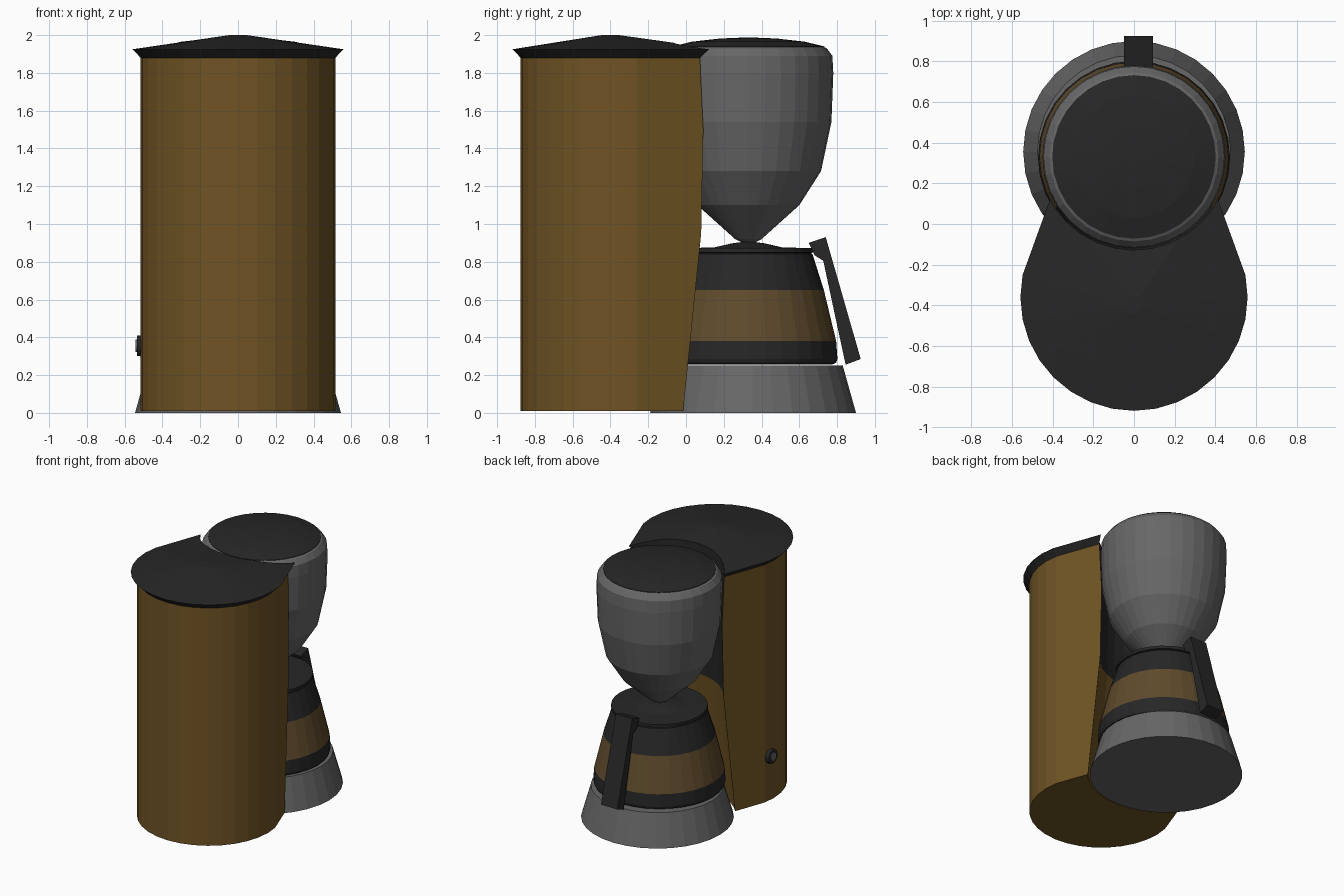
import bpy, bmesh, math

cube = bpy.data.objects.get("Cube")
if cube:
    bpy.data.objects.remove(cube, do_unlink=True)

SIDES = 32


def material(name, rgb):
    m = bpy.data.materials.new(name)
    m.use_nodes = True
    m.diffuse_color = (*rgb, 1)
    bsdf = m.node_tree.nodes["Principled BSDF"]
    bsdf.inputs["Base Color"].default_value = (*rgb, 1)
    bsdf.inputs["Roughness"].default_value = 0.7
    return m


BROWN = material("warm brown", (0.162, 0.089, 0.018))
COFFEE = material("coffee brown", (0.115, 0.07, 0.025))
GREY = material("mid grey", (0.135, 0.135, 0.135))
BLACK = material("soft black", (0.02, 0.02, 0.02))


def loft(name, rings, mats):
    """Join stacked rings of equal length into a capped solid."""
    bm = bmesh.new()
    loops = [[bm.verts.new(p) for p in ring] for ring in rings]
    for a, b in zip(loops, loops[1:]):
        for i in range(len(a)):
            j = (i + 1) % len(a)
            bm.faces.new((a[i], a[j], b[j], b[i]))
    bm.faces.new(loops[0][::-1])
    bm.faces.new(loops[-1])
    bmesh.ops.recalc_face_normals(bm, faces=bm.faces)
    mesh = bpy.data.meshes.new(name)
    bm.to_mesh(mesh)
    bm.free()
    for m in mats:
        mesh.materials.append(m)
    ob = bpy.data.objects.new(name, mesh)
    bpy.context.collection.objects.link(ob)
    return ob


def turned(name, profile, cy, *mats):
    """Lathe a list of (radius, height) points around a vertical axis."""
    angles = [2 * math.pi * i / SIDES for i in range(SIDES)]
    rings = [[(r * math.cos(a), cy + r * math.sin(a), z) for a in angles]
             for r, z in profile]
    return loft(name, rings, mats)


TANK_Y = -0.36
BREW_Y = 0.33


def tank_ring(scale, z, cy=TANK_Y):
    """Round outline whose back flares into two straight wings."""
    pts = []
    for i in range(SIDES + 1):
        a = math.pi / 2 + 2 * math.pi * i / SIDES
        x, y = 0.515 * math.cos(a), 0.515 * math.sin(a)
        if y < 0.18:
            pts.append((x, y))
    pts = [(-0.36, 0.5)] + pts + [(0.36, 0.5)]
    return [(x * scale, cy + y * scale, z) for x, y in pts]


def carve(ob, cutter):
    cutter.hide_render = True
    mod = ob.modifiers.new("recess", 'BOOLEAN')
    mod.operation = 'DIFFERENCE'
    mod.solver = 'EXACT'
    mod.object = cutter
    bpy.context.view_layer.objects.active = ob
    bpy.ops.object.modifier_apply(modifier=mod.name)


# Water tank and its conical lid, both hollowed around the brewing side
tank = loft("water_tank", [tank_ring(1, 0.01), tank_ring(1, 1.88)], [BROWN, BLACK])
lid = loft("tank_lid", [tank_ring(1, 1.88), tank_ring(1.085, 1.925),
                        tank_ring(0.09, 2.0, -0.4)], [BLACK])
cutter = turned("recess_cutter", [(0.555, -0.05), (0.462, 0.95), (0.452, 1.5),
                                  (0.468, 1.88), (0.468, 2.1)], BREW_Y + 0.01, BROWN)
carve(tank, cutter)
carve(lid, cutter)
bpy.data.objects.remove(cutter, do_unlink=True)

# Dark lining on the upper half of the recess
for f in tank.data.polygons:
    near = math.hypot(f.center.x, f.center.y - BREW_Y) < 0.5
    f.material_index = 1 if near and 0.95 < f.center.z < 1.87 else 0

# Base plate
turned("warming_base", [(0.545, 0), (0.475, 0.25)], 0.355, GREY)

# Filter funnel and its domed cap
turned("filter_funnel", [(0.04, 0.905), (0.07, 0.92), (0.27, 1.1), (0.385, 1.28),
                         (0.44, 1.54), (0.45, 1.8), (0.445, 1.89), (0.415, 1.93),
                         (0.395, 1.94)], BREW_Y, GREY)
turned("funnel_cap", [(0.402, 1.93), (0.402, 1.94), (0.3, 1.965), (0.15, 1.982),
                      (0.03, 1.987)], BREW_Y, BLACK)

# Carafe: dark foot and shoulder with a coffee-coloured band between
carafe = turned("carafe", [(0.44, 0.255), (0.465, 0.265), (0.472, 0.285), (0.465, 0.38),
                           (0.4, 0.65), (0.34, 0.84), (0.325, 0.85)],
                BREW_Y, BLACK, COFFEE)
for f in carafe.data.polygons:
    f.material_index = 1 if 0.38 < f.center.z < 0.65 else 0
turned("carafe_lid", [(0.325, 0.845), (0.345, 0.85), (0.345, 0.872), (0.18, 0.876),
                      (0.09, 0.897), (0.03, 0.905)], BREW_Y, BLACK)

# Carafe handle
side = [(0.74, 0.93), (0.65, 0.9), (0.68, 0.835), (0.727, 0.805),
        (0.845, 0.255), (0.925, 0.285)]
loft("carafe_handle", [[(x, y, z) for y, z in side] for x in (-0.05, 0.093)], [BLACK])


# Power switch on the tank's right side
def switch_disc(name, radius, depth, mat):
    rings = []
    for x, r in ((-0.49, radius), (-depth, radius * 0.92)):
        rings.append([(x, -0.32 + r * math.cos(a), 0.355 + r * math.sin(a))
                      for a in (2 * math.pi * i / 16 for i in range(16))])
    loft(name, rings, [mat])


switch_disc("switch_ring", 0.058, 0.535, BLACK)
switch_disc("switch_button", 0.036, 0.542, GREY)
